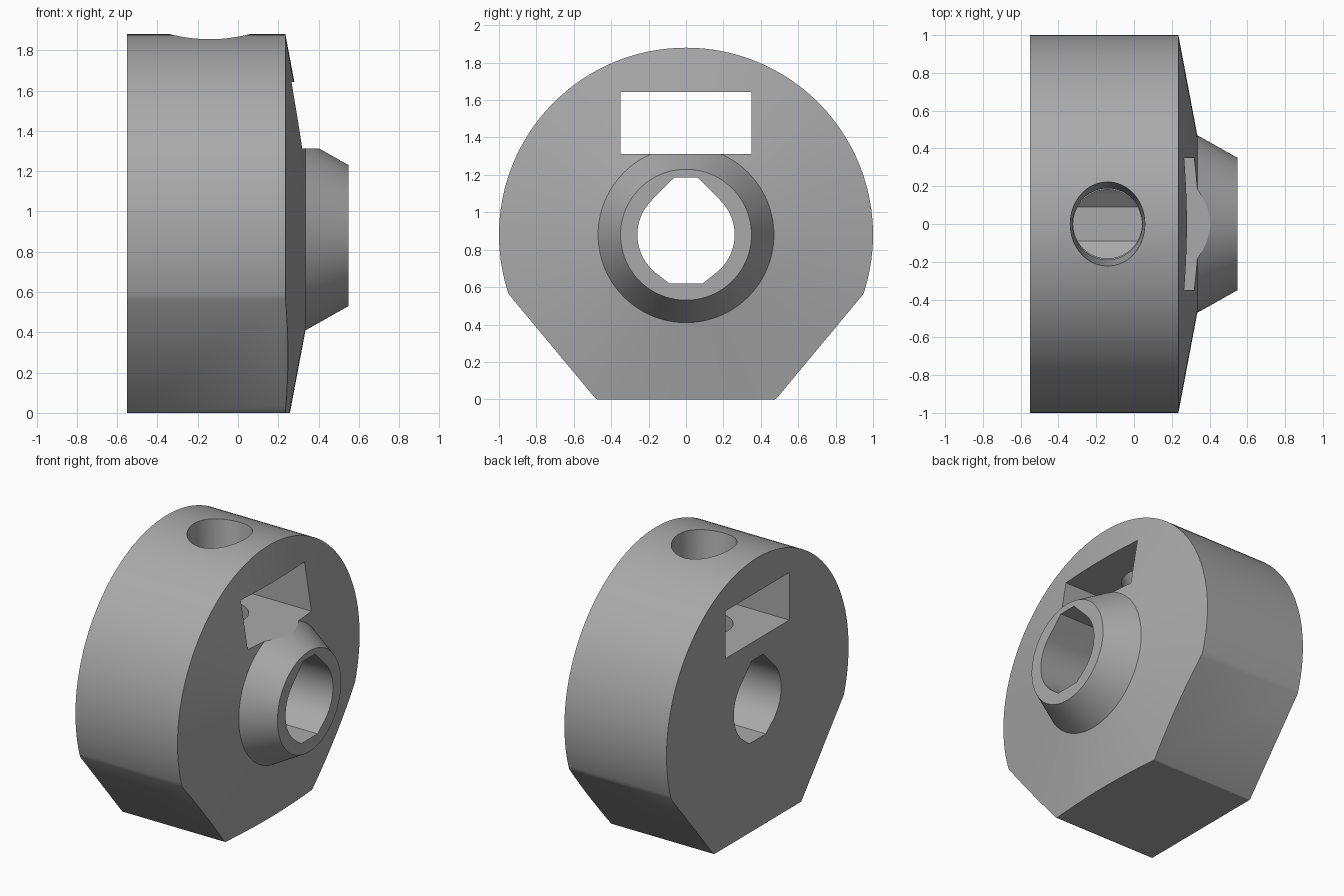
import bpy, bmesh, math

if "Cube" in bpy.data.objects:
    bpy.data.objects.remove(bpy.data.objects["Cube"])

CZ = 0.88          # height of the wheel axis
SEG = 128


def make_object(name, bm):
    bmesh.ops.recalc_face_normals(bm, faces=bm.faces)
    mesh = bpy.data.meshes.new(name)
    bm.to_mesh(mesh)
    bm.free()
    obj = bpy.data.objects.new(name, mesh)
    bpy.context.collection.objects.link(obj)
    return obj


def loft(name, rings):
    """Closed solid through rings that all have the same number of points."""
    bm = bmesh.new()
    loops = [[bm.verts.new(p) for p in ring] for ring in rings]
    n = len(loops[0])
    for a, b in zip(loops, loops[1:]):
        for i in range(n):
            j = (i + 1) % n
            bm.faces.new((a[i], a[j], b[j], b[i]))
    bm.faces.new(loops[0])
    bm.faces.new(loops[-1])
    return make_object(name, bm)


def prism_x(name, outline, x0, x1):
    """Extrude a (y, z) outline along x."""
    return loft(name, [[(x, y, z) for y, z in outline] for x in (x0, x1)])


def ellipse_z(cx, rx, ry, z):
    return [(cx + rx * math.cos(2 * math.pi * i / 64),
             ry * math.sin(2 * math.pi * i / 64), z) for i in range(64)]


def boolean(target, cutter, operation):
    mod = target.modifiers.new("cut", 'BOOLEAN')
    mod.operation = operation
    mod.solver = 'EXACT'
    mod.object = cutter
    bpy.context.view_layer.objects.active = target
    bpy.ops.object.modifier_apply(modifier=mod.name)
    bpy.data.objects.remove(cutter)


# Turned body: drum, shallow cone face and tapered boss
profile = [(-0.55, 1.0), (0.235, 1.0), (0.335, 0.47), (0.548, 0.35)]
body = loft("wheel_body", [
    [(x, r * math.cos(2 * math.pi * i / SEG), CZ + r * math.sin(2 * math.pi * i / SEG))
     for i in range(SEG)] for x, r in profile])

# Flat foot with two sloping sides
right = [(0.48, 0.0), (0.95, 0.565), (1.2, 0.8656), (1.2, 2.1)]
envelope = prism_x("foot_envelope", right + [(-y, z) for y, z in reversed(right)], -1, 1)
boolean(body, envelope, 'INTERSECT')

# Shaft bore: round sides, 45 degree roof and bevelled floor, both flattened
R = 0.26
half = [(0.09, CZ - 0.26)]
half += [(R * math.cos(math.radians(a)), CZ + R * math.sin(math.radians(a)))
         for a in [-53 + 98 * k / 24 for k in range(25)]]
half += [(0.063, CZ + 0.305)]
bore = prism_x("bore_cutter", half + [(-y, z) for y, z in reversed(half)], -1, 1)
boolean(body, bore, 'DIFFERENCE')

# Rectangular nut slot running through the full width
slot = prism_x("slot_cutter", [(-0.35, 1.312), (0.35, 1.312), (0.35, 1.642), (-0.35, 1.642)], -1, 1)
boolean(body, slot, 'DIFFERENCE')

# Screw hole from the rim to the bore, flared to an oval at the rim
hole = loft("screw_hole_cutter", [
    ellipse_z(-0.14, 0.182, 0.182, CZ),
    ellipse_z(-0.14, 0.182, 0.182, 1.60),
    ellipse_z(-0.14, 0.197, 0.225, 1.87),
    ellipse_z(-0.14, 0.203, 0.24, 1.96)])
boolean(body, hole, 'DIFFERENCE')

# Plain grey finish
grey = bpy.data.materials.new("grey")
grey.diffuse_color = (0.4, 0.4, 0.4, 1)
grey.use_nodes = True
grey.node_tree.nodes["Principled BSDF"].inputs["Base Color"].default_value = grey.diffuse_color
body.data.materials.clear()
body.data.materials.append(grey)
for p in body.data.polygons:
    p.material_index = 0

bpy.ops.object.select_all(action='DESELECT')
body.select_set(True)
bpy.context.view_layer.objects.active = body
bpy.ops.object.shade_smooth_by_angle(angle=math.radians(25))
